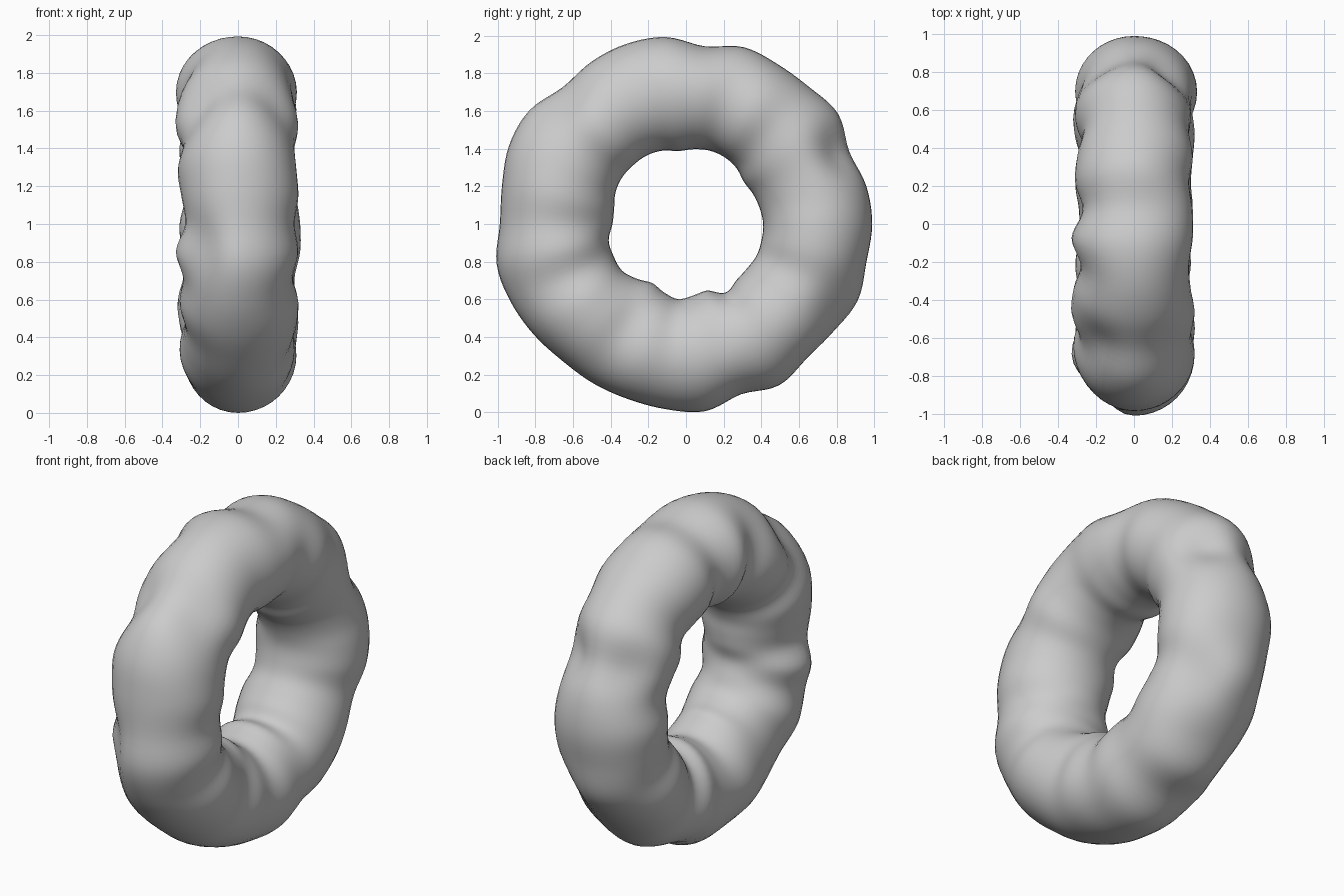
import bpy
import bmesh
import math
from mathutils import Vector

# Remove the default object
cube = bpy.data.objects.get("Cube")
if cube:
    bpy.data.objects.remove(cube, do_unlink=True)

RING_RADIUS = 0.70
RING_STEPS = 150
TUBE_STEPS = 40

# Tube thickness in hundredths, evenly spaced around the ring from the back, rising
OUTER = [29, 28, 25, 30, 28, 28, 29, 25, 30, 31, 30, 28, 33, 33, 30,
         29, 33, 32, 30, 28, 28, 28, 29, 30, 25, 29, 26, 27, 30, 28]
INNER = [29, 30, 31, 32, 30, 29, 29, 30, 31, 29, 28, 28, 28, 29, 31,
         31, 28, 28, 28, 31, 34, 32, 30, 32, 33, 28, 30, 30, 29, 29]
LEFT = [33, 31, 30, 30, 29, 31, 29, 31, 31, 29, 30, 32, 30, 31, 32,
        30, 32, 29, 32, 31, 28, 30, 29, 31, 30, 31, 32, 31, 30, 33]
RIGHT = [31, 28, 30, 31, 27, 30, 31, 27, 33, 28, 32, 33, 29, 32, 30,
         28, 33, 29, 31, 28, 29, 31, 29, 29, 31, 28, 31, 32, 29, 30]

# Folds pressed into the outer shoulders: angle, side (1 is left), depth
FOLDS = [(26, 1, 0.05), (24, -1, 0.03), (135, -1, 0.05),
         (137, 1, 0.03), (190, -1, 0.06), (332, 1, 0.03)]
FOLD_WIDTH = 10


def sample(profile, turn):
    """Smooth closed interpolation of a thickness profile, turn in 0..1."""
    count = len(profile)
    position = turn * count
    i = math.floor(position)
    t = position - i
    a, b, c, d = (profile[(i + k) % count] / 100 for k in (-1, 0, 1, 2))
    bend = 2 * a - 5 * b + 4 * c - d
    return b + t / 2 * (c - a + t * (bend + t * (3 * b - 3 * c + d - a)))


def fold_depth(turn, out, side):
    """Depth of the shoulder folds, strongest midway between rim and side."""
    if out < 0:
        return 0
    shoulder = (2 * out * side) ** 2
    return sum(depth * shoulder * math.exp(-((turn * 360 - angle) / FOLD_WIDTH) ** 2)
               for angle, hand, depth in FOLDS if hand * side > 0)


def tube_point(turn, around):
    """Point on the lumpy tube, blending the four thickness profiles."""
    angle, phi = turn * math.tau, around * math.tau
    out, side = math.cos(phi), math.sin(phi)
    radial = sample(OUTER if out > 0 else INNER, turn)
    lateral = sample(LEFT if side > 0 else RIGHT, turn)
    thickness = radial * out ** 2 + lateral * side ** 2 - fold_depth(turn, out, side)
    reach = RING_RADIUS + thickness * out
    return Vector((thickness * side, reach * math.cos(angle), reach * math.sin(angle)))


# Lumpy ring
bm = bmesh.new()
rows = [[bm.verts.new(tube_point(i / RING_STEPS, j / TUBE_STEPS))
         for j in range(TUBE_STEPS)] for i in range(RING_STEPS)]
for i, row in enumerate(rows):
    following = rows[(i + 1) % RING_STEPS]
    for j in range(TUBE_STEPS):
        k = (j + 1) % TUBE_STEPS
        bm.faces.new((row[j], row[k], following[k], following[j]))
bmesh.ops.smooth_vert(bm, verts=bm.verts, factor=0.3,
                      use_axis_x=True, use_axis_y=True, use_axis_z=True)
bmesh.ops.recalc_face_normals(bm, faces=bm.faces)

# Stand the ring on the ground
lowest = min(v.co.z for v in bm.verts)
bmesh.ops.translate(bm, verts=bm.verts, vec=(0, 0, -lowest))

mesh = bpy.data.meshes.new("lumpy_ring")
bm.to_mesh(mesh)
bm.free()
mesh.shade_smooth()
ring = bpy.data.objects.new("lumpy_ring", mesh)
bpy.context.collection.objects.link(ring)

# Plain grey material
grey = bpy.data.materials.new("plain_grey")
grey.use_nodes = True
colour = (0.6, 0.6, 0.6, 1)
grey.diffuse_color = colour
grey.node_tree.nodes["Principled BSDF"].inputs["Base Color"].default_value = colour
mesh.materials.append(grey)
